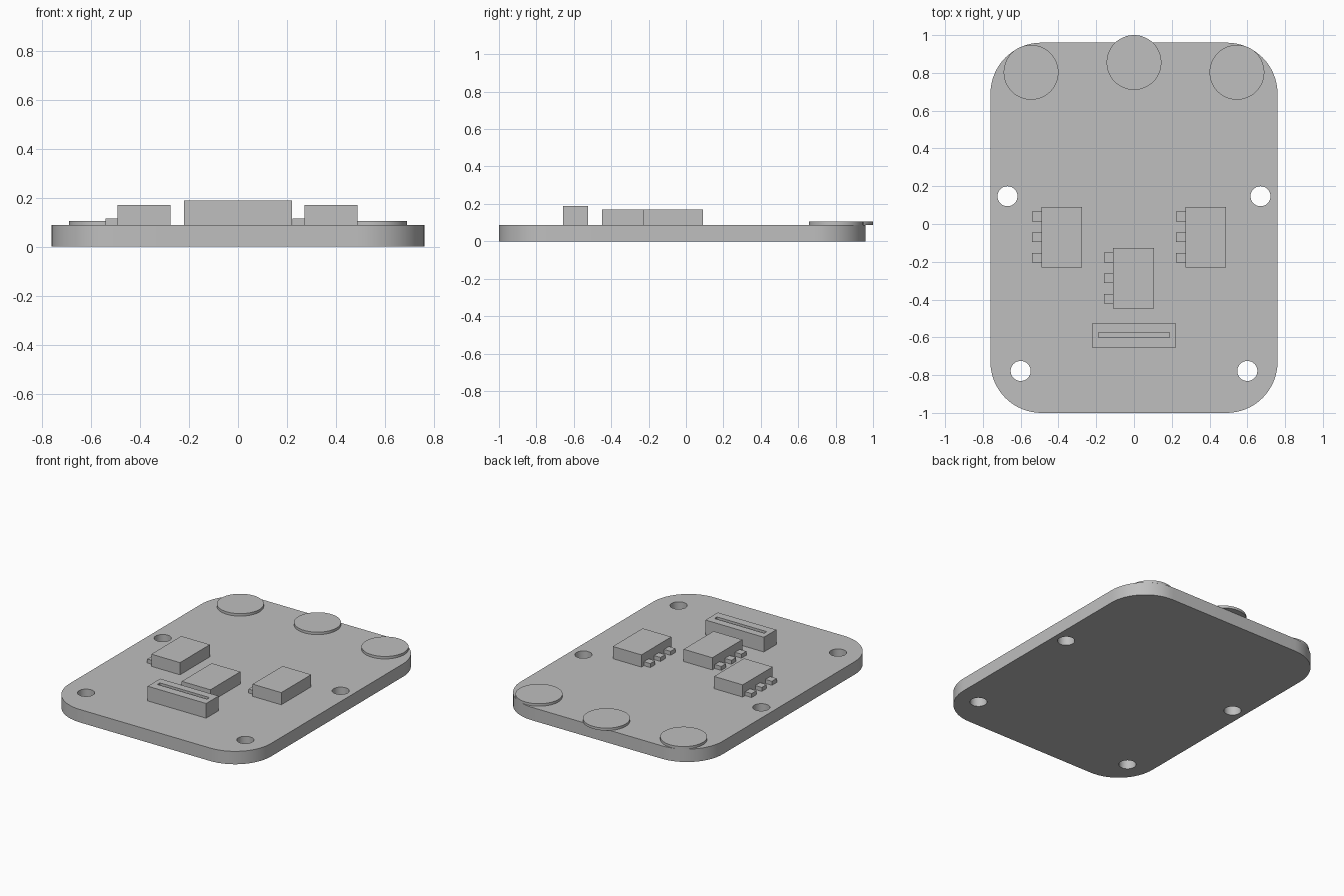
import bpy
import bmesh
from math import cos, sin, pi, radians

default = bpy.data.objects.get("Cube")
if default:
    bpy.data.objects.remove(default, do_unlink=True)

# One plain grey for every part
grey = bpy.data.materials.new("plain grey")
grey.use_nodes = True
GREY = (0.52, 0.52, 0.52, 1)
grey.diffuse_color = GREY
grey.node_tree.nodes["Principled BSDF"].inputs["Base Color"].default_value = GREY


def prism(name, outline, z0, z1):
    """Extrude a closed xy outline from z0 to z1."""
    bm = bmesh.new()
    base = bm.faces.new([bm.verts.new((x, y, z0)) for x, y in outline])
    top = bmesh.ops.extrude_face_region(bm, geom=[base], use_keep_orig=True)["geom"]
    verts = [v for v in top if isinstance(v, bmesh.types.BMVert)]
    bmesh.ops.translate(bm, verts=verts, vec=(0, 0, z1 - z0))
    bmesh.ops.recalc_face_normals(bm, faces=bm.faces)
    mesh = bpy.data.meshes.new(name)
    bm.to_mesh(mesh)
    bm.free()
    mesh.materials.append(grey)
    obj = bpy.data.objects.new(name, mesh)
    bpy.context.collection.objects.link(obj)
    return obj


def arc(cx, cy, r, start, sweep, n):
    return [(cx + r * cos(start + sweep * i / n), cy + r * sin(start + sweep * i / n))
            for i in range(n + 1)]


def box(name, x0, x1, y0, y1, z0, z1):
    return prism(name, [(x0, y0), (x1, y0), (x1, y1), (x0, y1)], z0, z1)


def disc(name, x, y, r, z0, z1):
    return prism(name, arc(x, y, r, 0, 2 * pi, 64)[:-1], z0, z1)


def select(obj):
    bpy.ops.object.select_all(action='DESELECT')
    obj.select_set(True)
    bpy.context.view_layer.objects.active = obj


def cut(obj, cutter):
    cutter.hide_render = True
    mod = obj.modifiers.new("cut", 'BOOLEAN')
    mod.operation = 'DIFFERENCE'
    mod.solver = 'EXACT'
    mod.object = cutter
    select(obj)
    bpy.ops.object.modifier_apply(modifier=mod.name)
    bpy.data.objects.remove(cutter, do_unlink=True)


def smooth(obj):
    select(obj)
    bpy.ops.object.shade_smooth_by_angle(angle=radians(30))


TOP = 0.088

# Board with rounded corners and four screw holes
W, FRONT, BACK, R = 0.76, -1.0, 0.96, 0.27
corners = [(W - R, BACK - R), (R - W, BACK - R), (R - W, FRONT + R), (W - R, FRONT + R)]
outline = []
for i, (cx, cy) in enumerate(corners):
    outline += arc(cx, cy, R, i * pi / 2, pi / 2, 16)
board = prism("board", outline, 0, TOP)
for side in (-1, 1):
    for x, y in ((0.67, 0.147), (0.6, -0.778)):
        cut(board, disc("hole_cutter", side * x, y, 0.053, -0.1, 0.2))
smooth(board)

# Round pads along the back edge
for name, x, y in (("right", -0.545, 0.803), ("middle", 0, 0.855), ("left", 0.545, 0.803)):
    smooth(disc(name + "_pad", x, y, 0.145, TOP, 0.105))

# Chips, each with three pins on its right side
for name, x, y in (("right", -0.383, -0.07), ("middle", -0.002, -0.287), ("left", 0.38, -0.07)):
    box(name + "_chip", x - 0.108, x + 0.108, y - 0.161, y + 0.161, TOP, 0.171)
    for i in (-1, 0, 1):
        py = y + i * 0.109
        box(name + "_chip_pin", x - 0.157, x - 0.108, py - 0.026, py + 0.026, TOP, 0.115)

# Slotted connector at the front
connector = box("connector", -0.22, 0.22, -0.657, -0.523, TOP, 0.188)
cut(connector, box("slot_cutter", -0.187, 0.187, -0.601, -0.574, 0.138, 0.3))
